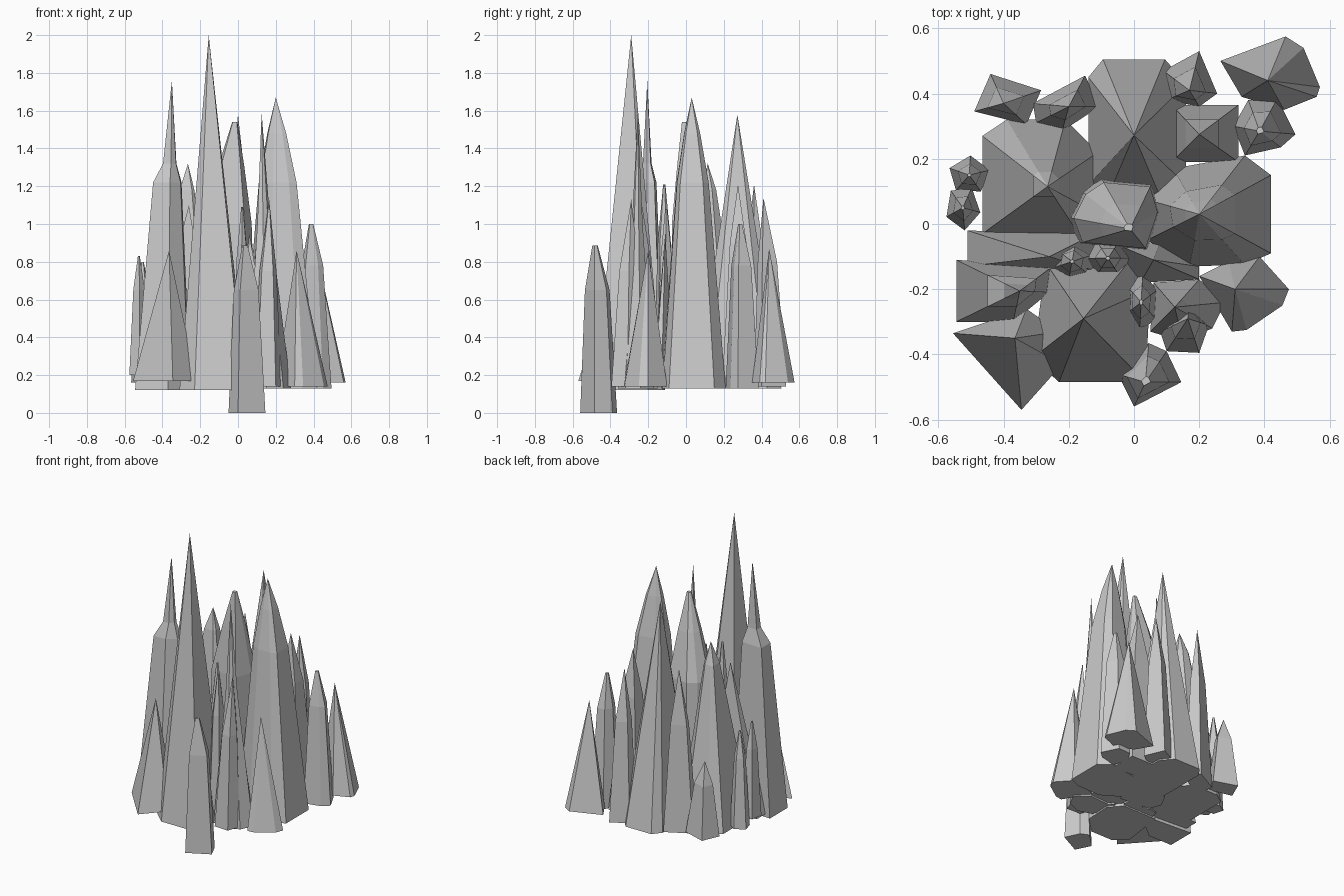
import bpy, bmesh
from math import cos, sin, pi, radians


def crystal(name, base, z0, apex, rings=(), flat=0.0):
    """Tapered prism: base outline, optional shoulder rings (z, pull to apex), then the tip."""
    ax, ay, az = apex
    bm = bmesh.new()

    def ring(z, k):
        return [bm.verts.new((x + (ax - x) * k, y + (ay - y) * k, z)) for x, y in base]

    levels = [ring(z0, 0)] + [ring(z, k) for z, k in rings]
    if flat:
        levels.append(ring(az, 1 - flat))
    n = len(base)
    bm.faces.new(levels[0])
    for a, b in zip(levels, levels[1:]):
        for i in range(n):
            j = (i + 1) % n
            bm.faces.new((a[i], a[j], b[j], b[i]))
    top = levels[-1]
    if flat:
        bm.faces.new(top)
    else:
        tip = bm.verts.new(apex)
        for i in range(n):
            bm.faces.new((top[i], top[(i + 1) % n], tip))
    bmesh.ops.recalc_face_normals(bm, faces=bm.faces)
    me = bpy.data.meshes.new(name)
    bm.to_mesh(me)
    bm.free()
    ob = bpy.data.objects.new(name, me)
    bpy.context.collection.objects.link(ob)
    return ob


def oval(cx, cy, rx, ry, n, rot=0):
    """Regular outline for the small crystals."""
    return [(cx + rx * cos(radians(rot) + 2 * pi * i / n),
             cy + ry * sin(radians(rot) + 2 * pi * i / n)) for i in range(n)]


# Tall main crystals
crystal("tallest_crystal",
        [(-.23, -.485), (.035, -.485), (.05, -.2), (-.02, -.12), (-.27, -.12), (-.31, -.41)],
        .12, (-.155, -.29, 2.0))
crystal("left_tall_crystal",
        [(-.545, -.11), (-.25, -.13), (-.26, -.21), (-.37, -.30), (-.545, -.30)],
        .12, (-.35, -.205, 1.76), [(1.22, .49), (1.32, .76)])
crystal("left_wide_crystal",
        [(-.465, .27), (-.39, .32), (-.21, .32), (-.11, .22), (-.11, .03), (-.17, -.03), (-.465, -.03)],
        .14, (-.265, .115, 1.32), [(1.18, .78)])
crystal("back_tall_crystal",
        [(-.14, .45), (-.095, .505), (.095, .505), (.16, .43), (.16, .12), (.095, .05), (-.095, .05), (-.14, .12)],
        .13, (0, .272, 1.58))
crystal("right_tall_crystal",
        [(.02, .08), (.12, .17), (.34, .21), (.42, .15), (.42, -.09), (.34, -.125), (.17, -.13), (.04, -.05)],
        .13, (.2, .03, 1.67), [(1.22, .5), (1.48, .75)])
crystal("centre_crystal",
        [(-.2, .02), (-.16, .1), (-.1, .14), (.055, .125), (.08, .04), (.04, -.08), (-.17, -.06)],
        .13, (-.012, -.015, 1.54), [(1.0, .08), (1.3, .5)], flat=.1)
crystal("front_right_spire",
        [(.05, -.33), (.15, -.36), (.24, -.32), (.28, -.24), (.2, -.17), (.06, -.18)],
        .13, (.125, -.255, 1.59), [(1.0, .7)])

# Medium crystals around the edge
crystal("left_slab_crystal",
        [(-.51, -.02), (-.12, -.03), (-.1, -.15), (-.51, -.13)],
        .14, (-.26, -.1, 1.1))
crystal("right_slab_crystal",
        [(-.06, -.06), (.08, -.06), (.2, -.13), (.2, -.17), (.02, -.18)],
        .14, (.06, -.11, .95))
crystal("front_right_low_crystal",
        [(.29, -.115), (.385, -.1), (.475, -.2), (.455, -.25), (.345, -.325), (.3, -.33), (.2, -.16)],
        .14, (.31, -.2, .86))
crystal("front_left_low_crystal",
        [(-.555, -.335), (-.345, -.57), (-.22, -.43), (-.23, -.33), (-.33, -.26)],
        .17, (-.365, -.35, .86))
crystal("front_right_side_crystal",
        [(.08, -.33), (.1, -.39), (.2, -.395), (.23, -.31), (.17, -.22)],
        .14, (.165, -.29, 1.13), [(.75, .4)])
crystal("front_centre_crystal",
        [(-.05, -.46), (.045, -.365), (.1, -.39), (.145, -.485), (0, -.56)],
        0, (.035, -.485, .885), [(.65, .33)], flat=.15)
crystal("back_right_low_crystal",
        [(.265, .5), (.465, .575), (.52, .54), (.57, .42), (.56, .39), (.46, .35), (.33, .39)],
        .16, (.41, .44, .87))
crystal("back_right_crystal",
        [(.305, .3), (.34, .21), (.45, .235), (.495, .275), (.44, .385), (.35, .38)],
        .13, (.385, .285, 1.0), [(.78, .4)], flat=.12)
crystal("back_square_crystal",
        [(.115, .19), (.32, .19), (.32, .365), (.115, .365)],
        .13, (.2, .275, 1.21), [(.9, .5)])
crystal("back_small_crystal",
        [(.09, .47), (.2, .53), (.255, .4), (.2, .36), (.1, .38)],
        .14, (.17, .41, 1.14), [(.8, .4)])
crystal("back_left_low_crystal",
        [(-.44, .46), (-.285, .41), (-.33, .305), (-.49, .345)],
        .16, (-.4, .37, .65), [(.5, .45)])
crystal("back_left_crystal",
        [(-.31, .37), (-.15, .455), (-.105, .36), (-.22, .285), (-.3, .31)],
        .14, (-.2, .36, 1.21), [(.85, .45)])

# Small shouldered crystals between the big ones
for i, (x, y, rx, ry, n, rot, z0, z1) in enumerate([
        (-.19, -.115, .065, .06, 6, 20, .13, 1.21),
        (-.08, -.105, .07, .06, 6, 0, .13, 1.08),
        (.022, -.24, .055, .09, 6, 25, .13, 1.09),
        (-.505, .15, .065, .06, 5, 15, .16, .8),
        (-.525, .05, .055, .07, 5, 60, .2, .83)]):
    crystal(f"small_crystal_{i + 1}", oval(x, y, rx, ry, n, rot), z0, (x, y, z1),
            [(z0 + (z1 - z0) * .72, .42)], flat=.1)
